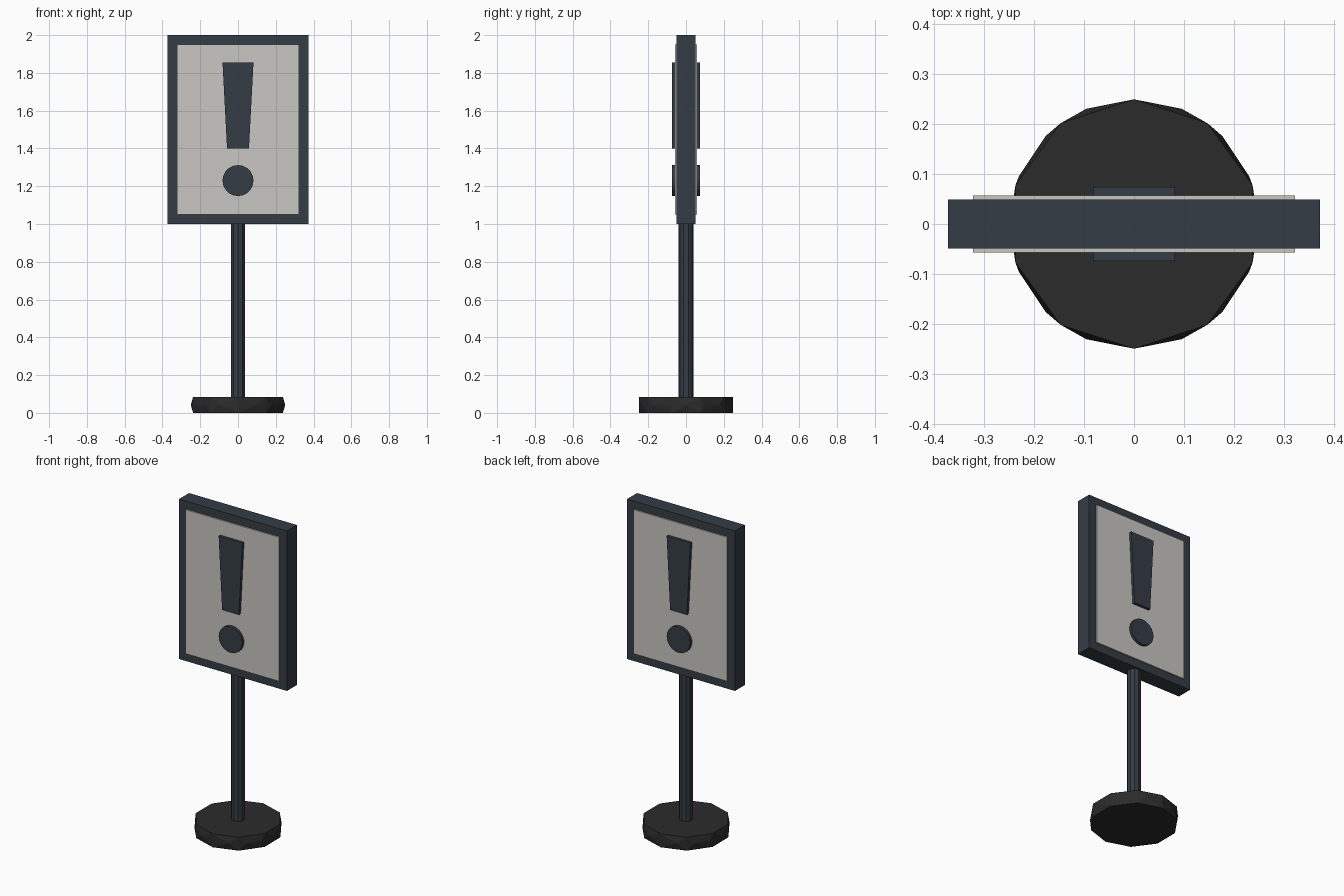
import bpy, bmesh
from math import sin, cos, pi

if "Cube" in bpy.data.objects:
    bpy.data.objects.remove(bpy.data.objects["Cube"])


def material(name, color):
    m = bpy.data.materials.new(name)
    m.diffuse_color = color
    m.use_nodes = True
    m.node_tree.nodes["Principled BSDF"].inputs["Base Color"].default_value = m.diffuse_color
    return m


STEEL = material("dark_steel", (0.035, 0.046, 0.06, 1))
RUBBER = material("black_rubber", (0.024, 0.024, 0.025, 1))
PANEL = material("pale_panel", (0.59, 0.57, 0.54, 0.8))


def finish(name, bm, mat):
    bmesh.ops.recalc_face_normals(bm, faces=bm.faces)
    me = bpy.data.meshes.new(name)
    bm.to_mesh(me)
    bm.free()
    me.materials.append(mat)
    ob = bpy.data.objects.new(name, me)
    bpy.context.collection.objects.link(ob)
    return ob


def circle(n, r):
    # first point lies on the second axis
    return [(r * sin(2 * pi * i / n), r * cos(2 * pi * i / n)) for i in range(n)]


def rectangle(w, z0, z1):
    return [(-w, z0), (w, z0), (w, z1), (-w, z1)]


def plate(name, outline, depth, mat, hole=None):
    """Extrude an x-z outline from -depth to +depth in y, optionally with a hole."""
    bm = bmesh.new()
    outer = [bm.verts.new((x, -depth, z)) for x, z in outline]
    if hole:
        inner = [bm.verts.new((x, -depth, z)) for x, z in hole]
        n = len(outer)
        faces = [bm.faces.new((outer[i], outer[(i + 1) % n], inner[(i + 1) % n], inner[i]))
                 for i in range(n)]
    else:
        faces = [bm.faces.new(outer)]
    ext = bmesh.ops.extrude_face_region(bm, geom=faces, use_keep_orig=True)
    moved = [g for g in ext["geom"] if isinstance(g, bmesh.types.BMVert)]
    bmesh.ops.translate(bm, verts=moved, vec=(0, 2 * depth, 0))
    return finish(name, bm, mat)


# Base: ten-sided disc with a sixteen-sided ring bulging at mid height
bm = bmesh.new()
for n, z in ((10, 0.0), (16, 0.042), (10, 0.084)):
    for x, y in circle(n, 0.25):
        bm.verts.new((x, y, z))
bmesh.ops.convex_hull(bm, input=bm.verts)
bmesh.ops.dissolve_limit(bm, angle_limit=0.01, verts=bm.verts, edges=bm.edges)
finish("base", bm, RUBBER)

# Pole
bm = bmesh.new()
ring = bm.faces.new([bm.verts.new((x, y, 0.07)) for x, y in circle(10, 0.04)])
ext = bmesh.ops.extrude_face_region(bm, geom=[ring], use_keep_orig=True)
for v in [g for g in ext["geom"] if isinstance(g, bmesh.types.BMVert)]:
    v.co.z = 1.01
finish("pole", bm, STEEL)

# Sign: open frame, translucent panel, raised mark on both sides
plate("frame", rectangle(0.373, 1.0, 2.0), 0.049, STEEL, rectangle(0.323, 1.05, 1.95))
plate("panel", rectangle(0.323, 1.05, 1.95), 0.057, PANEL)
plate("mark_bar", [(-0.058, 1.4), (0.058, 1.4), (0.082, 1.856), (-0.082, 1.856)], 0.074, STEEL)
plate("mark_dot", [(x, z + 1.23) for x, z in circle(20, 0.082)], 0.074, STEEL)
